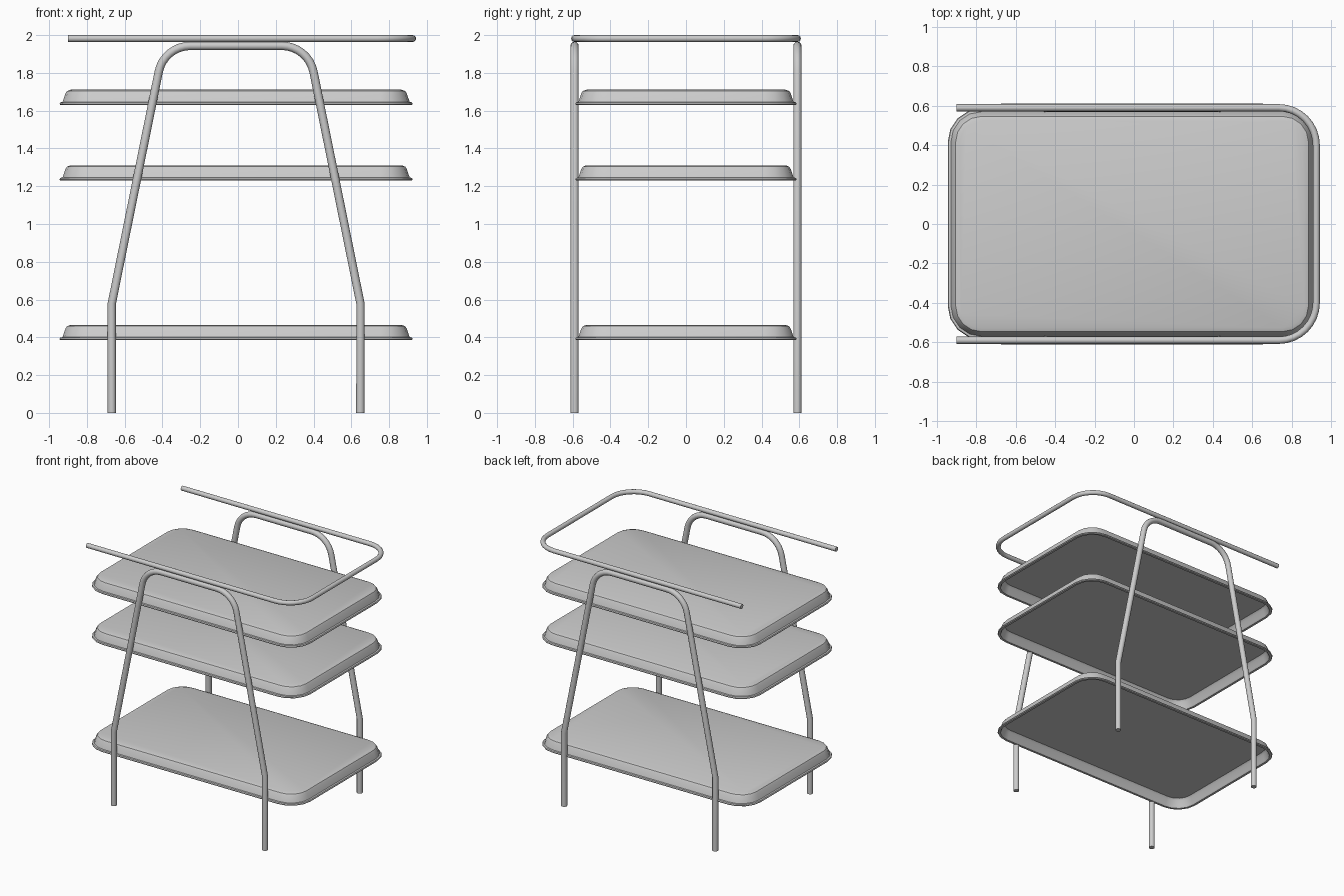
import bpy, bmesh, math

if "Cube" in bpy.data.objects:
    bpy.data.objects.remove(bpy.data.objects["Cube"])

CX = -0.01   # shared centre of legs and trays


def fillet(a, corner, b, t, n=8):
    """Arc-like points rounding a corner between directions to a and b, tangent length t."""
    def toward(p):
        d = [p[i] - corner[i] for i in range(3)]
        l = math.sqrt(sum(c * c for c in d))
        return [c / l for c in d]
    u, v = toward(a), toward(b)
    half = math.acos(sum(u[i] * v[i] for i in range(3))) / 2
    r = t * math.tan(half)
    bis = [u[i] + v[i] for i in range(3)]
    bl = math.sqrt(sum(c * c for c in bis))
    bis = [c / bl for c in bis]
    side = [u[i] - v[i] for i in range(3)]
    sl = math.sqrt(sum(c * c for c in side))
    side = [c / sl for c in side]
    d = r / math.sin(half)
    sweep = math.pi / 2 - half
    pts = []
    for k in range(n + 1):
        ang = sweep - 2 * sweep * k / n
        pts.append(tuple(corner[i] + bis[i] * (d - r * math.cos(ang)) + side[i] * r * math.sin(ang)
                         for i in range(3)))
    return pts


def tube(name, pts, radius):
    cu = bpy.data.curves.new(name, 'CURVE')
    cu.dimensions = '3D'
    cu.bevel_depth = radius
    cu.bevel_resolution = 4
    cu.use_fill_caps = True
    sp = cu.splines.new('POLY')
    sp.points.add(len(pts) - 1)
    for p, co in zip(sp.points, pts):
        p.co = (*co, 1)
    ob = bpy.data.objects.new(name, cu)
    bpy.context.collection.objects.link(ob)
    finish(ob, convert=True)


def finish(ob, convert=False):
    bpy.ops.object.select_all(action='DESELECT')
    ob.select_set(True)
    bpy.context.view_layer.objects.active = ob
    if convert:
        bpy.ops.object.convert(target='MESH')
    bpy.ops.object.shade_smooth_by_angle(angle=math.radians(35))


def tray(name, z):
    # (inset from the outer lip, height), from underside panel out round the lip to the top
    profile = [(0.055, 0.068), (0.042, 0.055), (0.03, 0.012), (0.022, 0.0), (0.004, 0.0), (0.0, 0.006),
               (0.004, 0.014), (0.016, 0.016), (0.032, 0.062), (0.04, 0.074), (0.06, 0.081)]
    hx, hy, rad, seg = 0.935, 0.586, 0.17, 4
    bm = bmesh.new()
    rings = []
    for inset, h in profile:
        ring = []
        for q, (sx, sy) in enumerate([(1, 1), (-1, 1), (-1, -1), (1, -1)]):
            for k in range(seg + 1):
                a = (q + k / seg) * math.pi / 2
                r = rad - inset
                ring.append(bm.verts.new((CX + sx * (hx - rad) + r * math.cos(a),
                                          sy * (hy - rad) + r * math.sin(a), z + h)))
        rings.append(ring)
    for lo, hi in zip(rings, rings[1:]):
        for i in range(len(lo)):
            j = (i + 1) % len(lo)
            bm.faces.new((lo[i], lo[j], hi[j], hi[i]))
    bm.faces.new(rings[0][::-1])
    bm.faces.new(rings[-1])
    bmesh.ops.recalc_face_normals(bm, faces=bm.faces)
    me = bpy.data.meshes.new(name)
    bm.to_mesh(me)
    bm.free()
    ob = bpy.data.objects.new(name, me)
    bpy.context.collection.objects.link(ob)
    finish(ob)


# three shelves
for name, z in (("lower_tray", 0.385), ("middle_tray", 1.23), ("upper_tray", 1.63)):
    tray(name, z)

# bent leg frames front and back
for name, y in (("front_leg_frame", -0.59), ("back_leg_frame", 0.59)):
    kl, kr = (CX - 0.658, y, 0.58), (CX + 0.658, y, 0.58)
    tl, tr = (CX - 0.382, y, 1.943), (CX + 0.382, y, 1.943)
    path = [(kl[0], y, 0), kl] + fillet(kl, tl, tr, 0.14) + fillet(tl, tr, kr, 0.14) + [kr, (kr[0], y, 0)]
    tube(name, path, 0.022)

# U-shaped top handrail, open at the left end
a, b, c, d = (-0.9, -0.59, 1.982), (0.925, -0.59, 1.982), (0.925, 0.59, 1.982), (-0.9, 0.59, 1.982)
tube("handrail", [a] + fillet(a, b, c, 0.19) + fillet(b, c, d, 0.19) + [d], 0.018)
